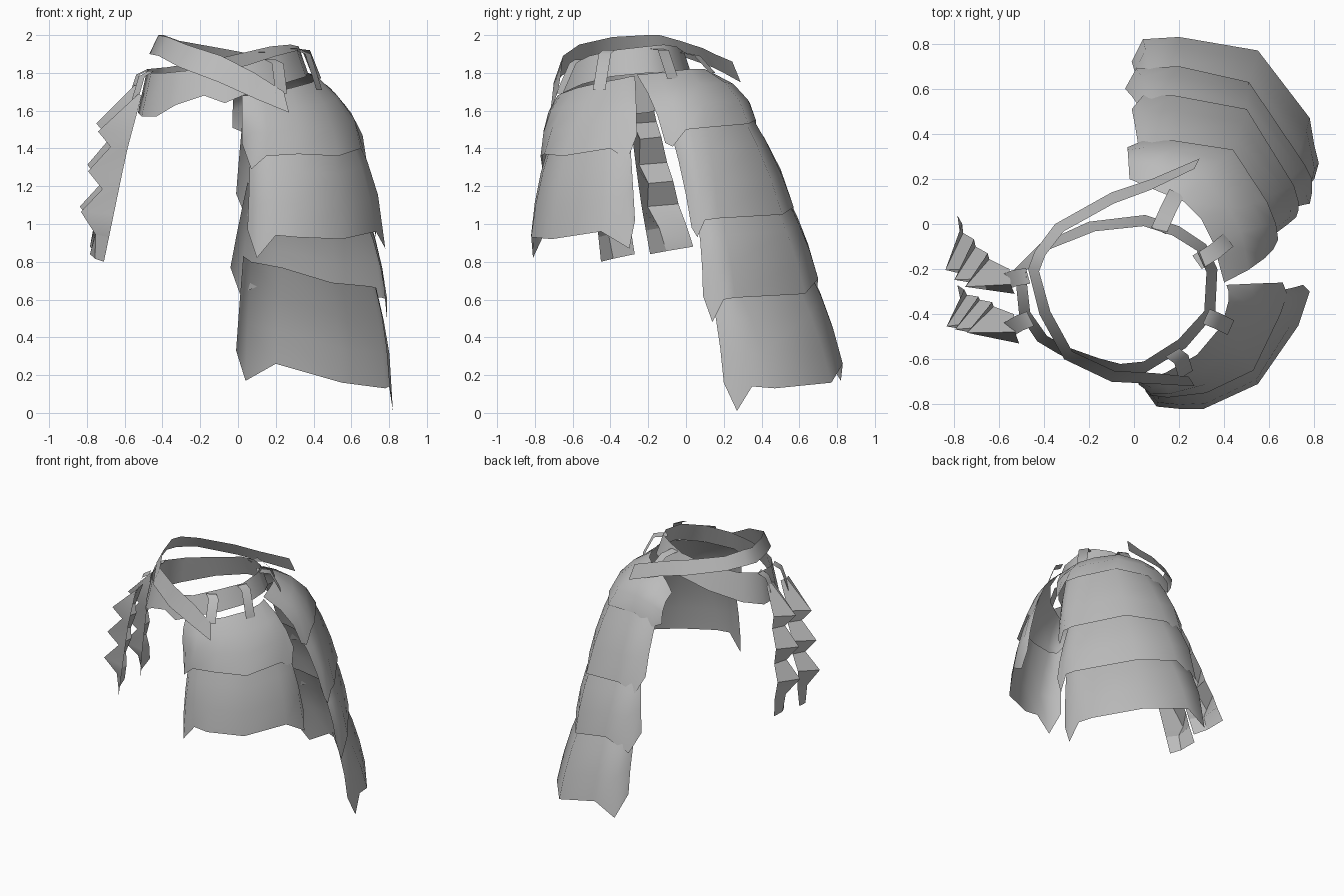
import bpy, math
from mathutils import Vector

cube = bpy.data.objects.get("Cube")
if cube:
    bpy.data.objects.remove(cube, do_unlink=True)

# Single grey material
grey = bpy.data.materials.new("plain_grey")
grey.use_nodes = True
COL = (0.5, 0.5, 0.5, 1)
grey.diffuse_color = COL
grey.node_tree.nodes["Principled BSDF"].inputs["Base Color"].default_value = COL

AXIS = Vector((0.0, -0.3, 0))


def loft(name, rows, closed=False, angle=65):
    """Skin a grid of point rows as one open sheet facing away from the axis."""
    n = len(rows[0])
    verts = [Vector(p) for r in rows for p in r]
    faces = []
    for i in range(len(rows) - 1):
        for j in range(n if closed else n - 1):
            k = (j + 1) % n
            faces.append((i * n + j, i * n + k, (i + 1) * n + k, (i + 1) * n + j))
    score = 0
    for a, b, c, d in faces:
        nrm = (verts[c] - verts[a]).cross(verts[d] - verts[b])
        out = (verts[a] + verts[c]) / 2 - AXIS
        out.z = 0.2
        score += nrm.dot(out)
    if score < 0:
        faces = [f[::-1] for f in faces]
    mesh = bpy.data.meshes.new(name)
    mesh.from_pydata([tuple(v) for v in verts], [], faces)
    mesh.materials.append(grey)
    ob = bpy.data.objects.new(name, mesh)
    bpy.context.collection.objects.link(ob)
    bpy.ops.object.select_all(action='DESELECT')
    ob.select_set(True)
    bpy.context.view_layer.objects.active = ob
    bpy.ops.object.shade_smooth_by_angle(angle=math.radians(angle))


def outward(p):
    d = p - AXIS
    d.z = 0
    return d.normalized()


def belt(name, pts, closed):
    """Band leaning inward at the top; points are x, y, low z, high z."""
    low = [Vector((x, y, a)) for x, y, a, b in pts]
    high = [Vector((x, y, b)) - outward(Vector((x, y, b))) * 0.05 for x, y, a, b in pts]
    loft(name, [high, low], closed)


def tiers(name, rings, drips, first_bulge):
    """Overlapping plates between successive rings, with pointed corners."""
    for k in range(1, len(rings)):
        bottom = [Vector(p) for p in rings[k]]
        top = [Vector(p) for p in rings[k - 1]]
        if k > 1:
            # tuck the upper edge beneath the plate above, narrower at its ends
            mid = sum(top, Vector()) / len(top)
            for p in top:
                inset = (mid - p) * 0.13 - outward(p) * 0.02
                p += Vector((inset.x, inset.y, 0.06))
        bulge = first_bulge if k == 1 else 0.015
        rows = []
        for t in (0, 0.33, 0.67, 1):
            row = []
            for a, b in zip(top, bottom):
                p = a.lerp(b, t)
                p += (outward(p) + Vector((0, 0, 0.7))) * bulge * 4 * t * (1 - t)
                row.append(p)
            rows.append(row)
        for col in (1, 6):
            rows[-1][col].z -= drips[k - 1]
        loft(f"{name}_{k}", rows)


# Waist belt, slung low on the right hip
belt("waist_belt", [
    (0.37, -0.2, 1.80, 1.94), (0.36, -0.4, 1.78, 1.92), (0.23, -0.55, 1.74, 1.89),
    (0.05, -0.66, 1.69, 1.84), (-0.07, -0.67, 1.64, 1.82), (-0.18, -0.64, 1.68, 1.82),
    (-0.33, -0.58, 1.63, 1.81), (-0.43, -0.52, 1.57, 1.80), (-0.51, -0.4, 1.57, 1.80),
    (-0.53, -0.2, 1.59, 1.82), (-0.42, -0.09, 1.62, 1.83), (-0.2, 0.01, 1.69, 1.86),
    (0.05, 0.04, 1.76, 1.91), (0.2, -0.01, 1.79, 1.94), (0.32, -0.09, 1.80, 1.95)], True)

# Open sash crossing over it, high on the right
belt("sash", [
    (0.27, -0.72, 1.59, 1.70), (0.1, -0.71, 1.66, 1.80), (-0.1, -0.70, 1.75, 1.89),
    (-0.31, -0.60, 1.83, 1.95), (-0.42, -0.4, 1.89, 1.99), (-0.47, -0.2, 1.90, 2.0),
    (-0.44, -0.12, 1.90, 2.0), (-0.35, 0.0, 1.88, 1.97), (-0.1, 0.14, 1.83, 1.93),
    (0.08, 0.2, 1.80, 1.9), (0.29, 0.29, 1.75, 1.86)], False)

# Long four-tier skirt over the left rear
tiers("rear_plate", [
    [(0.40, -0.26, 1.79), (0.37, -0.15, 1.80), (0.35, -0.08, 1.81), (0.30, 0.02, 1.82),
     (0.22, 0.10, 1.82), (0.12, 0.14, 1.80), (0.05, 0.17, 1.76), (-0.02, 0.20, 1.70)],
    [(0.62, -0.11, 1.43), (0.64, -0.07, 1.47), (0.63, 0.0, 1.50), (0.59, 0.10, 1.51),
     (0.44, 0.33, 1.53), (0.18, 0.37, 1.55), (0.04, 0.37, 1.54), (-0.03, 0.34, 1.51)],
    [(0.72, 0.03, 0.98), (0.73, 0.06, 1.01), (0.73, 0.10, 1.02), (0.71, 0.17, 1.03),
     (0.50, 0.51, 1.05), (0.18, 0.57, 1.09), (0.04, 0.57, 1.12), (-0.01, 0.51, 1.16)],
    [(0.78, 0.09, 0.62), (0.79, 0.14, 0.59), (0.79, 0.20, 0.60), (0.76, 0.26, 0.61),
     (0.51, 0.63, 0.63), (0.20, 0.70, 0.71), (0.01, 0.69, 0.74), (-0.04, 0.60, 0.77)],
    [(0.80, 0.20, 0.16), (0.82, 0.27, 0.13), (0.80, 0.35, 0.14), (0.78, 0.47, 0.13),
     (0.55, 0.77, 0.16), (0.20, 0.83, 0.26), (0.04, 0.82, 0.29), (-0.01, 0.72, 0.33)],
], (0.06, 0.08, 0.11, 0.12), 0.04)

# Short two-tier skirt over the left front
tiers("front_plate", [
    [(0.02, -0.67, 1.68), (0.08, -0.68, 1.68), (0.14, -0.66, 1.69), (0.28, -0.58, 1.72),
     (0.39, -0.45, 1.75), (0.42, -0.34, 1.77), (0.42, -0.30, 1.78), (0.41, -0.27, 1.78)],
    [(0.02, -0.70, 1.43), (0.07, -0.76, 1.37), (0.15, -0.77, 1.36), (0.32, -0.75, 1.37),
     (0.53, -0.65, 1.36), (0.65, -0.40, 1.40), (0.68, -0.31, 1.42), (0.66, -0.26, 1.47)],
    [(0.05, -0.74, 0.97), (0.10, -0.81, 0.93), (0.20, -0.82, 0.94), (0.31, -0.82, 0.93),
     (0.55, -0.71, 0.92), (0.73, -0.45, 0.96), (0.78, -0.30, 0.98), (0.75, -0.27, 1.02)],
], (0.08, 0.11), 0.025)


def along(pts, t):
    s = min(t * (len(pts) - 1), len(pts) - 1.001)
    i = int(s)
    return Vector(pts[i]).lerp(Vector(pts[i + 1]), s - i)


def tassel(name, front, back):
    """Hanging strip of flared scales: plain front edge, serrated middle."""
    steps = [(0, 0.01), (0.22, 0.17), (0.31, 0.08), (0.46, 0.17), (0.57, 0.07),
             (0.71, 0.16), (0.85, 0.05), (1, 0.02)]
    rows = []
    for t, off in steps:
        a, b = along(front, t), along(back, t)
        w = (b - a).normalized()
        out = Vector((-abs(w.y), w.x, 0)).normalized()
        rows.append([a, a.lerp(b, 0.4) + out * off, b + out * off * 0.2])
    loft(name, rows, angle=30)


# Scaled strips hanging on the right hip
tassel("rear_tassel",
       [(-0.53, -0.31, 1.73), (-0.59, -0.28, 1.42), (-0.65, -0.24, 1.12), (-0.71, -0.19, 0.84)],
       [(-0.55, -0.20, 1.74), (-0.64, -0.12, 1.44), (-0.72, -0.04, 1.14), (-0.78, 0.04, 0.88)])
tassel("front_tassel",
       [(-0.51, -0.53, 1.68), (-0.59, -0.51, 1.38), (-0.65, -0.48, 1.09), (-0.71, -0.45, 0.80)],
       [(-0.53, -0.40, 1.70), (-0.62, -0.34, 1.40), (-0.70, -0.31, 1.12), (-0.78, -0.27, 0.84)])

# Small straps joining the belt to the plates and tassels
straps = [
    ((0.11, -0.03, 1.91), (0.15, 0.06, 1.89), (0.19, 0.14, 1.80)),
    ((0.28, -0.17, 1.93), (0.36, -0.12, 1.92), (0.42, -0.07, 1.77)),
    ((0.32, -0.41, 1.92), (0.37, -0.43, 1.90), (0.43, -0.46, 1.71)),
    ((0.17, -0.57, 1.87), (0.21, -0.60, 1.85), (0.23, -0.67, 1.69)),
    ((-0.47, -0.23, 1.82), (-0.53, -0.24, 1.79), (-0.58, -0.26, 1.64)),
    ((-0.46, -0.42, 1.81), (-0.51, -0.44, 1.78), (-0.56, -0.47, 1.61)),
]
for i, path in enumerate(straps):
    p = [Vector(q) for q in path]
    d = p[2] - p[0]
    side = Vector((-d.y, d.x, 0)).normalized() * 0.036
    loft(f"strap_{i + 1}", [[q - side, q + side] for q in p])
